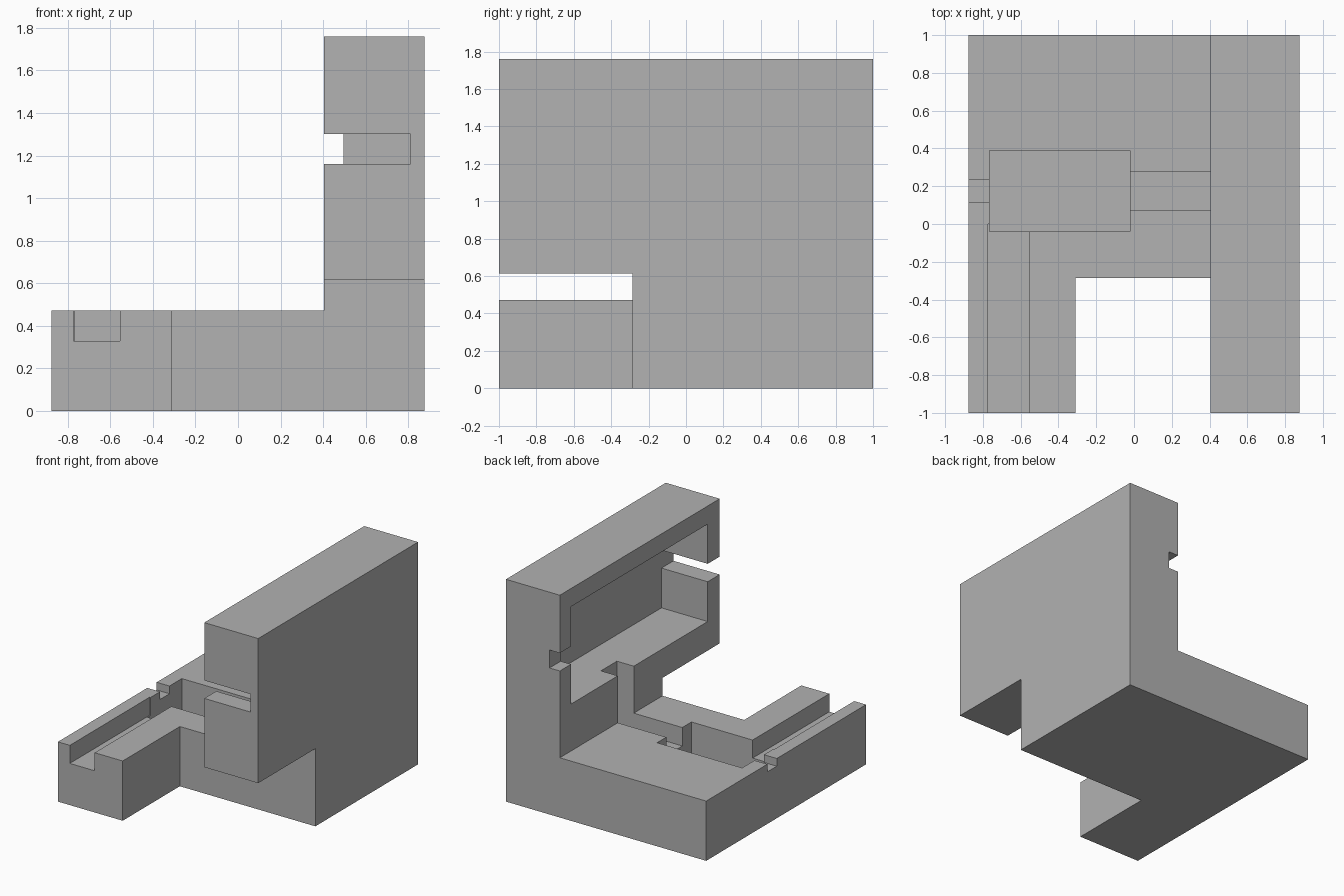
import bpy
import bmesh

cube = bpy.data.objects.get("Cube")
if cube:
    bpy.data.objects.remove(cube, do_unlink=True)

grey = bpy.data.materials.new("plain grey")
grey.use_nodes = True
colour = (0.445, 0.445, 0.445, 1)
grey.diffuse_color = colour
grey.node_tree.nodes["Principled BSDF"].inputs["Base Color"].default_value = colour


def extrude_profile(name, profile, y0, y1):
    """Extrude an (x, z) outline from y0 to y1."""
    bm = bmesh.new()
    face = bm.faces.new([bm.verts.new((x, y0, z)) for x, z in profile])
    result = bmesh.ops.extrude_face_region(bm, geom=[face])
    verts = [v for v in result["geom"] if isinstance(v, bmesh.types.BMVert)]
    bmesh.ops.translate(bm, verts=verts, vec=(0, y1 - y0, 0))
    bmesh.ops.recalc_face_normals(bm, faces=bm.faces[:])
    mesh = bpy.data.meshes.new(name)
    bm.to_mesh(mesh)
    bm.free()
    obj = bpy.data.objects.new(name, mesh)
    bpy.context.collection.objects.link(obj)
    mesh.materials.append(grey)
    return obj


def cut(body, name, x, y, z):
    """Cut a box, given by its x, y and z ranges, out of the body."""
    profile = [(x[0], z[0]), (x[1], z[0]), (x[1], z[1]), (x[0], z[1])]
    cutter = extrude_profile(name, profile, *y)
    cutter.hide_render = True
    mod = body.modifiers.new(name, "BOOLEAN")
    mod.operation = "DIFFERENCE"
    mod.solver = "EXACT"
    mod.object = cutter
    bpy.context.view_layer.objects.active = body
    bpy.ops.object.modifier_apply(modifier=name)
    bpy.data.objects.remove(cutter, do_unlink=True)


# L-shaped block: low base with a tall side wall
SIDE, WALL, BASE_TOP, TOP = 0.877, 0.405, 0.473, 1.76
body = extrude_profile("bracket_body", [
    (-SIDE, 0), (SIDE, 0), (SIDE, TOP), (WALL, TOP),
    (WALL, BASE_TOP), (-SIDE, BASE_TOP)], -1, 1)

# Front opening beside the arm and under the wall
cut(body, "front_opening", (-0.31, 1.1), (-1.1, -0.285), (-0.1, 0.615))

# Base pocket, long arm channel and small side notch
cut(body, "base_pocket", (-0.765, -0.02), (-0.04, 0.39), (0.08, 0.6))
cut(body, "arm_channel", (-0.773, -0.555), (-1.1, 0.0), (0.33, 0.6))
cut(body, "side_notch", (-1.0, -0.7), (0.117, 0.235), (0.412, 0.6))

# Wall recess with a slot through each end
cut(body, "wall_recess", (0.3, 0.81), (-0.85, 0.86), (0.845, 1.616))
cut(body, "front_slot", (0.3, 0.81), (-1.1, -0.6), (1.16, 1.302))
cut(body, "back_slot", (0.3, 0.495), (0.6, 1.1), (1.16, 1.302))

# Channel joining the base pocket to the wall recess
cut(body, "link_channel", (-0.2, 0.553), (0.075, 0.275), (0.327, 0.95))
